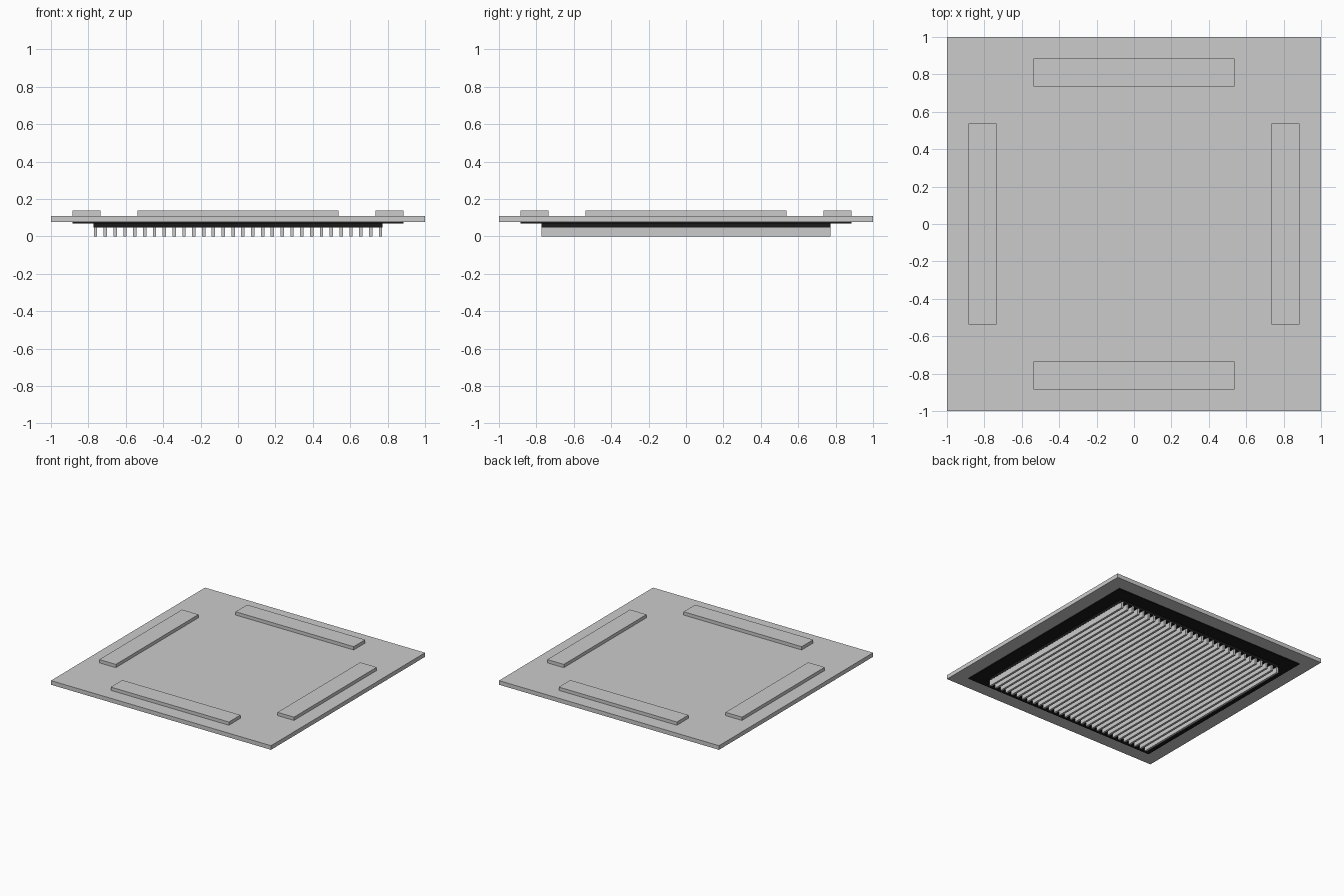
import bpy

if "Cube" in bpy.data.objects:
    bpy.data.objects.remove(bpy.data.objects["Cube"])

def material(name, rgb):
    m = bpy.data.materials.new(name)
    m.diffuse_color = (*rgb, 1)
    m.use_nodes = True
    m.node_tree.nodes["Principled BSDF"].inputs["Base Color"].default_value = m.diffuse_color
    return m

GREY = material("light grey", (0.6, 0.6, 0.6))
BLACK = material("black", (0.01, 0.01, 0.01))

def box(name, x0, x1, y0, y1, z0, z1, mat):
    bpy.ops.mesh.primitive_cube_add(size=1, location=((x0 + x1) / 2, (y0 + y1) / 2, (z0 + z1) / 2))
    o = bpy.context.object
    o.name = name
    o.scale = (x1 - x0, y1 - y0, z1 - z0)
    bpy.ops.object.transform_apply(location=False, rotation=False, scale=True)
    o.data.materials.append(mat)
    return o

# Square cover panel
box("cover_panel", -1, 1, -1, 1, 0.076, 0.11, GREY)

# Four raised bars on the top
for s in (-1, 1):
    a, b = sorted((s * 0.735, s * 0.885))
    box("bar_x", a, b, -0.537, 0.537, 0.10, 0.137, GREY)
    box("bar_y", -0.537, 0.537, a, b, 0.10, 0.137, GREY)

# Black backing under the panel, in two steps
box("backing_wide", -0.885, 0.885, -0.885, 0.885, 0.070, 0.078, BLACK)
box("backing_core", -0.772, 0.772, -0.772, 0.772, 0.047, 0.072, BLACK)

# Grille slats running front to back
N = 30
for i in range(N):
    x = -0.762 + 1.524 * i / (N - 1)
    box("grille_slat", x - 0.009, x + 0.009, -0.772, 0.772, 0.0, 0.05, GREY)
